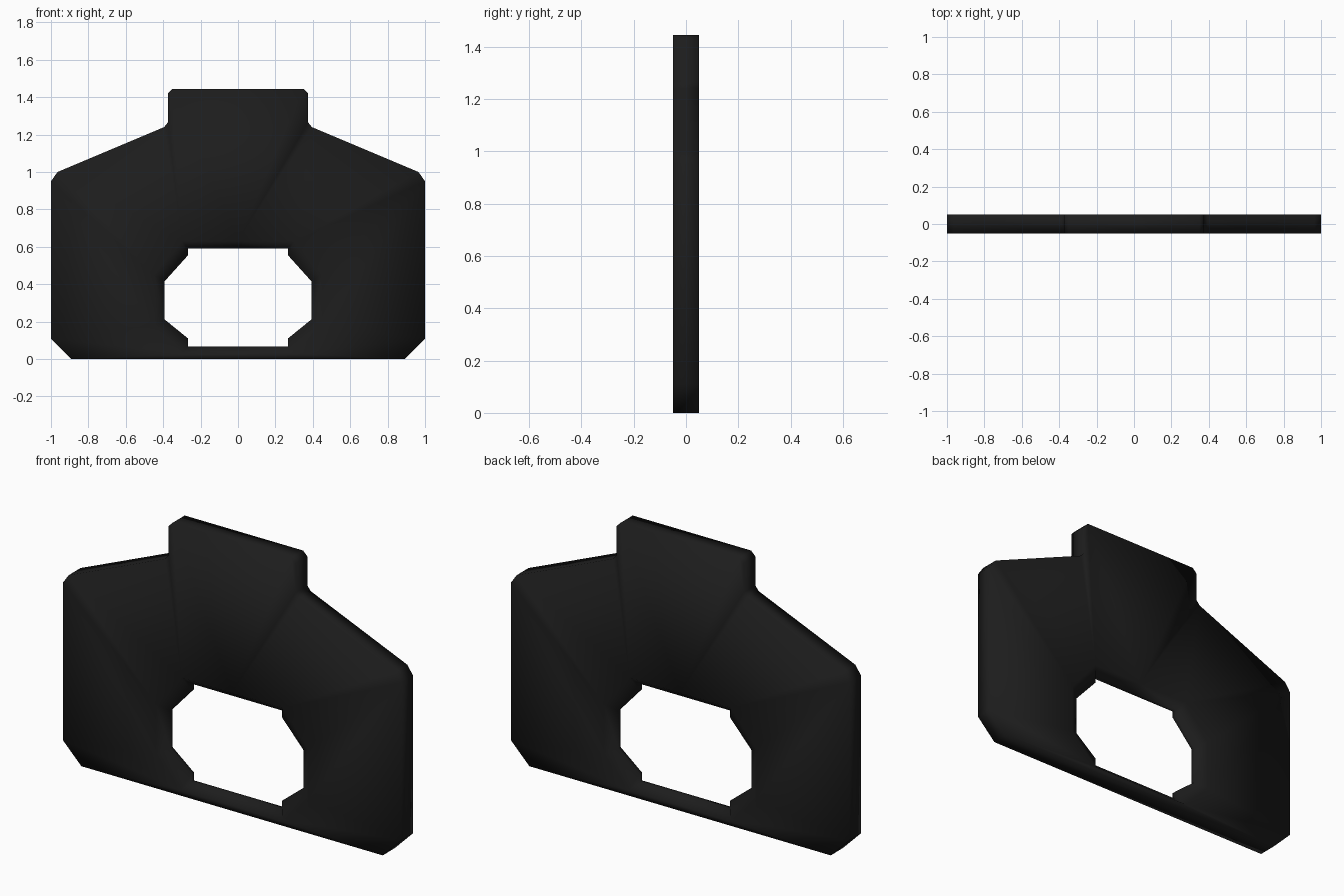
import bpy, bmesh

if "Cube" in bpy.data.objects:
    bpy.data.objects.remove(bpy.data.objects["Cube"])

# Half profiles (x, z), each running from the top centre line to the bottom
OUTER = [(0, 1.445), (0.35, 1.445), (0.375, 1.42), (0.375, 1.265), (0.395, 1.24),
         (0.965, 1.0), (1, 0.95), (1, 0.11), (0.89, 0), (0, 0)]
RIM = [(0, 0.63), (0.3, 0.63), (0.45, 0.45), (0.45, 0.18), (0.3, 0.03), (0, 0.03)]
HOLE = [(0, 0.592), (0.267, 0.592), (0.267, 0.555), (0.393, 0.415), (0.393, 0.212),
        (0.267, 0.11), (0.267, 0.068), (0, 0.068)]

bm = bmesh.new()


def loop(points, y):
    return [bm.verts.new((x, y, z)) for x, z in points]


def wall(a, b):
    for i in range(len(a) - 1):
        bm.faces.new((a[i], a[i + 1], b[i + 1], b[i]))


def side(sign):
    """One broad face of the plate with its slope into the opening."""
    o, r, h = loop(OUTER, 0.05 * sign), loop(RIM, 0.05 * sign), loop(HOLE, 0.01 * sign)
    # broad face
    for face in (o[0:5] + [r[1], r[0]], o[4:7] + [r[2], r[1]],
                 [o[6], o[7], r[3], r[2]], [o[7], o[8], r[4], r[3]],
                 [o[8], o[9], r[5], r[4]]):
        bm.faces.new(face)
    # sloped rim around the opening
    for face in ((r[0], r[1], h[1], h[0]), (r[1], h[2], h[1]),
                 (r[1], r[2], h[3], h[2]), (r[2], r[3], h[4], h[3]),
                 (r[3], r[4], h[5], h[4]), (r[4], h[6], h[5]),
                 (r[4], r[5], h[7], h[6])):
        bm.faces.new(face)
    return o, h


front_outer, front_hole = side(-1)
back_outer, back_hole = side(1)
wall(front_outer, back_outer)
wall(front_hole, back_hole)

# Mirror the half plate across x = 0
geom = bm.verts[:] + bm.edges[:] + bm.faces[:]
bmesh.ops.mirror(bm, geom=geom, axis='X', merge_dist=0.0005)
bmesh.ops.remove_doubles(bm, verts=bm.verts[:], dist=0.0005)
bmesh.ops.recalc_face_normals(bm, faces=bm.faces[:])
for f in bm.faces:
    f.smooth = True

mesh = bpy.data.meshes.new("face_plate")
bm.to_mesh(mesh)
bm.free()
plate = bpy.data.objects.new("face_plate", mesh)
bpy.context.collection.objects.link(plate)

# Near-black finish
black = bpy.data.materials.new("black")
black.diffuse_color = (0.012, 0.012, 0.012, 1)
black.use_nodes = True
black.node_tree.nodes["Principled BSDF"].inputs["Base Color"].default_value = black.diffuse_color
mesh.materials.append(black)
